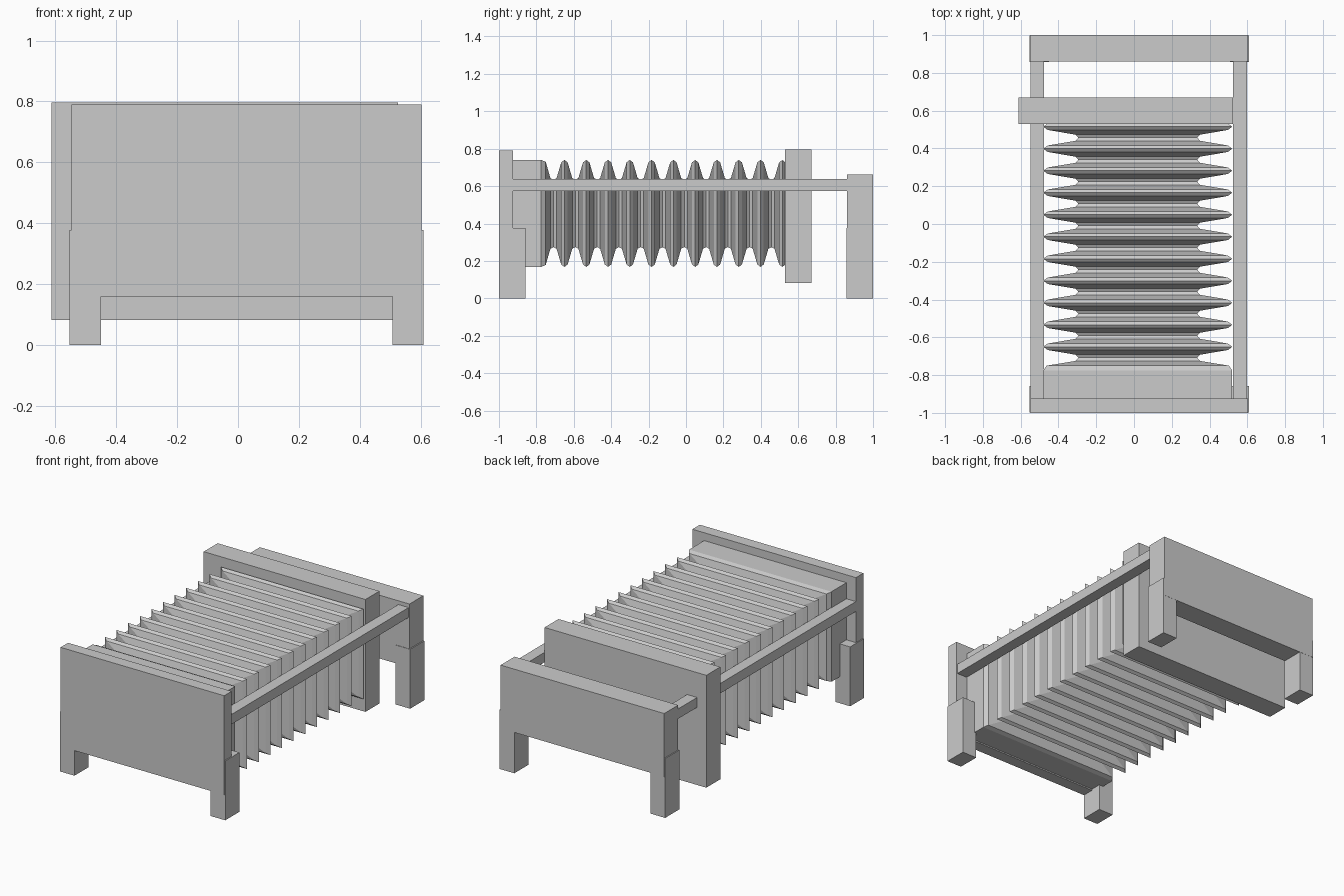
import bpy, bmesh

if "Cube" in bpy.data.objects:
    bpy.data.objects.remove(bpy.data.objects["Cube"])


def box(name, x, y, z):
    """Axis-aligned block from (min, max) pairs."""
    bm = bmesh.new()
    bmesh.ops.create_cube(bm, size=1)
    for v in bm.verts:
        v.co = [(r[0] + r[1]) / 2 + c * (r[1] - r[0]) for c, r in zip(v.co, (x, y, z))]
    me = bpy.data.meshes.new(name)
    bm.to_mesh(me)
    bm.free()
    ob = bpy.data.objects.new(name, me)
    bpy.context.collection.objects.link(ob)
    return ob


# End plates and the moving carriage plate
box("front_plate", (-0.547, 0.603), (-1.0, -0.925), (0.16, 0.79))
box("back_plate", (-0.547, 0.603), (0.86, 1.0), (0.26, 0.662))
box("carriage_plate", (-0.612, 0.525), (0.53, 0.67), (0.082, 0.796))

# Four legs
for side, x in (("left", (-0.553, -0.45)), ("right", (0.507, 0.61))):
    box("front_leg_" + side, x, (-0.999, -0.858), (0, 0.377))
    box("back_leg_" + side, x, (0.857, 0.999), (0, 0.377))

# Two guide rails
for side, x in (("left", (-0.547, -0.477)), ("right", (0.525, 0.597))):
    box("rail_" + side, x, (-0.93, 0.87), (0.575, 0.638))

# Bellows: rectangular rings lofted along y, scaled in at every fold
CX, CZ, HX, HZ = 0.02, 0.454, 0.50, 0.286
PITCH, LAST, FOLDS = 0.1165, 0.515, 12
fold = ((-0.058, 0.63), (-0.042, 0.66), (-0.017, 0.955), (0, 1.0),
        (0.017, 0.955), (0.042, 0.66))
rings = [(-0.927, 1.0), (-0.775, 1.0), (-0.75, 0.965), (-0.725, 0.66)]
for k in range(FOLDS - 2, -1, -1):
    peak = LAST - k * PITCH
    rings += [(peak + dy, s) for dy, s in fold if peak + dy < 0.535]

bm = bmesh.new()
loops = []
for y, s in rings:
    loops.append([bm.verts.new((CX + sx * HX * s, y, CZ + sz * HZ * s))
                  for sx, sz in ((-1, -1), (1, -1), (1, 1), (-1, 1))])
for a, b in zip(loops, loops[1:]):
    for i in range(4):
        j = (i + 1) % 4
        bm.faces.new((a[i], a[j], b[j], b[i]))
bm.faces.new(loops[0])
bm.faces.new(loops[-1])
bmesh.ops.recalc_face_normals(bm, faces=bm.faces)
me = bpy.data.meshes.new("bellows")
bm.to_mesh(me)
bm.free()
bpy.context.collection.objects.link(bpy.data.objects.new("bellows", me))
